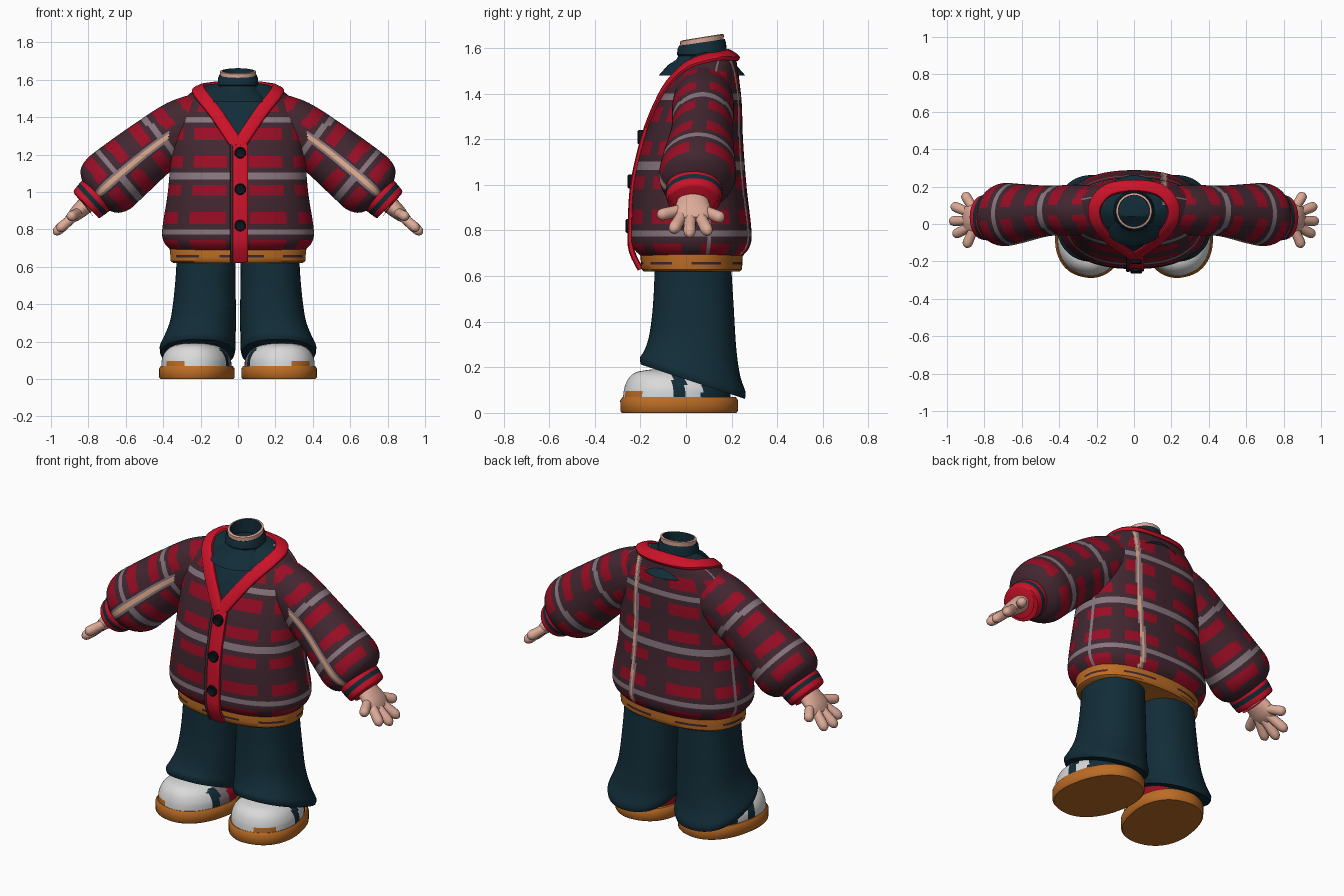
import bpy, bmesh, math
from mathutils import Vector
from mathutils.bvhtree import BVHTree

cube = bpy.data.objects.get("Cube")
if cube:
    bpy.data.objects.remove(cube)

COLOURS = {
    "plum": (0.055, 0.02, 0.03), "block_red": (0.32, 0.004, 0.018),
    "trim_red": (0.6, 0.006, 0.022), "mauve_grey": (0.24, 0.18, 0.21),
    "dark_teal": (0.006, 0.026, 0.04), "orange": (0.5, 0.15, 0.018),
    "skin": (0.72, 0.4, 0.31), "white": (0.7, 0.7, 0.7),
    "peach": (0.74, 0.4, 0.25), "button_black": (0.004, 0.007, 0.01),
}
NAMES = list(COLOURS)
MATS = []
for label, rgb in COLOURS.items():
    mat = bpy.data.materials.new(label)
    mat.use_nodes = True
    mat.diffuse_color = (*rgb, 1)
    bsdf = mat.node_tree.nodes["Principled BSDF"]
    bsdf.inputs["Base Color"].default_value = (*rgb, 1)
    bsdf.inputs["Roughness"].default_value = 0.8
    MATS.append(mat)
PARTS = []


def refine(st, res):
    """Smooth spline through the stations, sampled about every res units."""
    st = [tuple(s) for s in st]
    out = []
    for i in range(len(st) - 1):
        p0, p1, p2, p3 = st[max(i - 1, 0)], st[i], st[i + 1], st[min(i + 2, len(st) - 1)]
        n = max(2, round((Vector(p2[:3]) - Vector(p1[:3])).length / res))
        for k in range(n):
            t = k / n
            out.append(tuple(
                b + 0.5 * t * (c - a + t * (2*a - 5*b + 4*c - d + t * (3*(b - c) + d - a)))
                for a, b, c, d in zip(p0, p1, p2, p3)))
    return out + [st[-1]]


def tube(name, st, rule, seg=32, res=None, side=(1, 0, 0), axis=None, e=2, post=None, caps=True):
    """Skin rings (x, y, z, half width, half depth); rule gives each face its colour."""
    if res:
        st = refine(st, res)
    bm = bmesh.new()
    rings = []
    for i, s in enumerate(st):
        c = Vector(s[:3])
        t = Vector(axis) if axis else Vector(st[min(i + 1, len(st) - 1)][:3]) - Vector(st[max(i - 1, 0)][:3])
        t.normalize()
        a = side(c, t) if callable(side) else Vector(side)
        b = t.cross(a).normalized()
        ring = []
        for j in range(seg):
            w = math.tau * j / seg
            cw, sw = math.cos(w), math.sin(w)
            p = c + a * math.copysign(abs(cw) ** (2 / e), cw) * s[3]
            p += b * math.copysign(abs(sw) ** (2 / e), sw) * s[4]
            ring.append(bm.verts.new(post(p) if post else p))
        rings.append(ring)
    pick = rule if callable(rule) else lambda c, u, v: rule
    rows = len(rings) - 1
    for i in range(rows):
        for j in range(seg):
            k = (j + 1) % seg
            f = bm.faces.new((rings[i][j], rings[i][k], rings[i + 1][k], rings[i + 1][j]))
            f.material_index = NAMES.index(pick(f.calc_center_median(), (j + 0.5) / seg, (i + 0.5) / rows))
    if caps:
        for ring, v in ((rings[0], 0), (rings[-1], 1)):
            f = bm.faces.new(ring)
            f.material_index = NAMES.index(pick(f.calc_center_median(), 0, v))
    bmesh.ops.recalc_face_normals(bm, faces=bm.faces)
    me = bpy.data.meshes.new(name)
    bm.to_mesh(me)
    bm.free()
    for m in MATS:
        me.materials.append(m)
    ob = bpy.data.objects.new(name, me)
    bpy.context.collection.objects.link(ob)
    PARTS.append(ob)
    return ob


def plaid(s, k):
    """Grey lines every 0.3 along s, with dashed red blocks on both sides."""
    d = abs((s + 0.15) % 0.3 - 0.15)
    if d < 0.016:
        return "mauve_grey"
    return "block_red" if 0.045 < d < 0.108 and 0.15 < k % 1 < 0.85 else "plum"


# Cardigan body, with the shirt showing in the neckline
def body_rule(c, u, v):
    if c.z > 1.574 or (c.y < 0.1 and abs(c.x) < (c.z - 1.27) * 0.72):
        return "dark_teal"
    if c.y > 0.1 and abs(c.x - 0.16) < 0.016:
        return "peach" if abs(c.x - 0.165) < 0.007 else "mauve_grey"
    if abs(u - 0.46) < 0.006 or abs(u - 0.04) < 0.006:
        return "mauve_grey"
    return plaid(c.z - 0.785, (u - 0.75) * 8)


def rings(rows):
    return [(0, (f + b) / 2, z, w, (b - f) / 2) for z, w, f, b in rows]


torso = tube("cardigan_body", rings([
    (0.69, 0.36, -0.2, 0.25), (0.73, 0.395, -0.235, 0.28), (0.8, 0.405, -0.24, 0.287),
    (1.0, 0.375, -0.23, 0.265), (1.2, 0.36, -0.185, 0.25), (1.35, 0.355, -0.13, 0.245),
    (1.45, 0.325, -0.08, 0.235), (1.52, 0.265, -0.03, 0.225), (1.562, 0.195, 0.02, 0.215),
    (1.58, 0.12, 0.04, 0.18)]), body_rule, seg=200, res=0.009, axis=(0, 0, 1), e=2.3)

# Ribbed waistband with a broken dark stripe
tube("waistband", rings([
    (0.62, 0.345, -0.185, 0.235), (0.63, 0.36, -0.195, 0.245), (0.65, 0.362, -0.198, 0.247),
    (0.662, 0.362, -0.198, 0.247), (0.7, 0.366, -0.2, 0.25), (0.73, 0.36, -0.195, 0.245)]),
    lambda c, u, v: "plum" if 0.65 < c.z < 0.662 and u * 7 % 1 < 0.6 else "orange",
    seg=112, axis=(0, 0, 1), e=2.3)

# Collar band laid on the body surface
surface = BVHTree.FromPolygons([v.co for v in torso.data.vertices],
                               [p.vertices[:] for p in torso.data.polygons])
half = [(0.005, -0.17, 1.25), (0.06, -0.14, 1.335), (0.13, -0.08, 1.435), (0.2, 0, 1.525),
        (0.207, 0.1, 1.555), (0.14, 0.18, 1.568)]
path = half + [(0, 0.205, 1.572)] + [(-x, y, z) for x, y, z in reversed(half)]
band = [(*surface.find_nearest(Vector(p))[0], 0.036, 0.016) for p in path]
tube("collar_band", band, "trim_red", seg=16, res=0.02, e=3,
     side=lambda c, t: surface.find_nearest(c)[1].cross(t).normalized())

# Button placket, its dark edge and the buttons
front = [(-0.2, 0.63), (-0.238, 0.71), (-0.243, 0.8), (-0.232, 1.0), (-0.188, 1.2), (-0.17, 1.25)]
for name, x, w, colour in (("placket", 0.012, 0.042, "trim_red"), ("placket_edge", -0.034, 0.008, "plum")):
    tube(name, [(x, y, z, w, 0.013) for y, z in front], colour, seg=16, res=0.03, e=4)
for i, (y, z) in enumerate(((-0.238, 0.82), (-0.229, 1.015), (-0.186, 1.21))):
    tube(f"button_{i + 1}", [(0.012, y - d, z, r, r) for d, r in
                             ((0, 0.03), (0.022, 0.031), (0.027, 0.026), (0.022, 0.018))],
         "button_black", seg=20, axis=(0, -1, 0))


# Turtleneck and open neck
def tilt_neck(p):
    return p + Vector((0, 0, max(0, min(1, (p.z - 1.57) / 0.06)) * (p.y - 0.07) * 0.16))


tube("turtleneck", [(0, 0.07, z, r, r) for z, r in
                    ((1.48, 0.19), (1.525, 0.15), (1.55, 0.112), (1.565, 0.104), (1.572, 0.11),
                     (1.61, 0.106), (1.625, 0.1), (1.62, 0.09))],
     "dark_teal", seg=40, axis=(0, 0, 1), post=tilt_neck, caps=False)
tube("neck", [(0, 0.07, z, r, r) for z, r in ((1.56, 0.092), (1.645, 0.096), (1.648, 0.084), (1.56, 0.082))],
     lambda c, u, v: "dark_teal" if v > 0.7 else "skin",
     seg=40, axis=(0, 0, 1), post=tilt_neck, caps=False)


def sleeve_rule(c, u, v):
    if abs(u - 0.5) < 0.022 and abs(c.x) > 0.37:
        return "peach" if abs(u - 0.5) < 0.011 else "mauve_grey"
    return plaid(0.75 * abs(c.x) - 0.65 * c.z + 0.53, (u - 0.5) * 4)


def upper_rule(c, u, v):
    x = abs(c.x)
    if c.z < 0.1 and 0.28 < x < 0.38 and c.y < -0.1:
        return "orange"
    if x < 0.1 and c.y > -0.15:
        return "dark_teal" if c.y < -0.09 else "mauve_grey" if c.y < -0.03 else "block_red"
    return "white" if c.y < -0.06 or 0 < c.y < 0.07 else "dark_teal"


def tilt_hem(p):
    w = max(0, min(1, (0.45 - p.z) / 0.28))
    return p - Vector((0, 0, (p.y - 0.02) * 0.33 * w))


FINGERS = (("thumb", 0.0, 0.9, -0.125, 0.865), ("index", 0.0, 0.965, -0.06, 0.795),
           ("middle", 0.02, 0.985, 0.015, 0.775), ("ring", 0.045, 0.975, 0.1, 0.785),
           ("little", 0.06, 0.91, 0.165, 0.85))

for label, s in (("left", 1), ("right", -1)):
    def flip(st):
        return [(x * s, *rest) for x, *rest in st]

    def toe_out(p):
        a = 0.21 * s
        dx, dy = p.x - 0.22 * s, p.y + 0.03
        return Vector((0.22 * s + dx * math.cos(a) - dy * math.sin(a),
                       -0.03 + dx * math.sin(a) + dy * math.cos(a), p.z))

    # Sleeve and cuff
    tube(label + "_sleeve", flip([
        (0.16, 0.08, 1.41, 0.12, 0.13), (0.3, 0.075, 1.345, 0.135, 0.152),
        (0.46, 0.07, 1.235, 0.135, 0.16), (0.62, 0.055, 1.105, 0.16, 0.174),
        (0.695, 0.05, 1.04, 0.168, 0.176), (0.74, 0.045, 0.998, 0.145, 0.15),
        (0.765, 0.04, 0.975, 0.1, 0.095)]), sleeve_rule, seg=88, res=0.01, side=(0, 1, 0))
    tube(label + "_cuff", flip([
        (0.74, 0.035, 1.0, 0.115, 0.1), (0.76, 0.035, 0.98, 0.124, 0.108),
        (0.79, 0.035, 0.952, 0.122, 0.105), (0.812, 0.035, 0.932, 0.115, 0.098),
        (0.814, 0.035, 0.93, 0.095, 0.08)]),
        lambda c, u, v: "dark_teal" if 0.42 < v < 0.6 else "trim_red", seg=40, res=0.008, side=(0, 1, 0))

    # Hand
    tube(label + "_palm", flip([
        (0.77, 0.03, 0.965, 0.055, 0.045), (0.82, 0.03, 0.925, 0.07, 0.046),
        (0.875, 0.03, 0.875, 0.082, 0.036), (0.905, 0.03, 0.847, 0.06, 0.018)]),
        "skin", seg=28, res=0.015, side=(0, 1, 0))
    for finger, y0, x, y, z in FINGERS:
        base, tip = Vector((0.845, y0, 0.895)), Vector((x, y, z))
        tube(f"{label}_{finger}_finger", flip([
            (*base.lerp(tip, t), r, r) for t, r in
            ((0, 0.024), (0.5, 0.026), (0.8, 0.027), (0.93, 0.021), (1, 0.006))]),
            "skin", seg=16, res=0.015, side=lambda c, t: Vector((0, 1, 0)).cross(t).normalized())

    # Flared trouser leg, lower at the heel
    tube(label + "_trouser_leg", flip([
        (0.17, 0.03, 0.7, 0.155, 0.165), (0.175, 0.032, 0.5, 0.162, 0.175),
        (0.186, 0.03, 0.32, 0.175, 0.19), (0.205, 0.028, 0.22, 0.192, 0.21),
        (0.216, 0.03, 0.17, 0.203, 0.232), (0.216, 0.03, 0.14, 0.196, 0.228)]),
        "dark_teal", seg=56, res=0.02, axis=(0, 0, 1), e=2.3, post=tilt_hem)

    # Shoe
    tube(label + "_sole", flip([
        (0.22, -0.03, 0, 0.188, 0.252), (0.22, -0.03, 0.008, 0.195, 0.258),
        (0.22, -0.03, 0.055, 0.196, 0.259), (0.22, -0.03, 0.07, 0.186, 0.249)]),
        "orange", seg=64, axis=(0, 0, 1), e=2.25, post=toe_out)
    tube(label + "_shoe_upper", flip([
        (0.22, -0.04, 0.06, 0.182, 0.238), (0.22, -0.043, 0.11, 0.178, 0.228),
        (0.22, -0.06, 0.155, 0.15, 0.19), (0.22, -0.08, 0.182, 0.1, 0.13),
        (0.22, -0.09, 0.192, 0.03, 0.04)]),
        upper_rule, seg=96, res=0.006, axis=(0, 0, 1), e=2.2, post=toe_out)

bpy.ops.object.select_all(action="DESELECT")
for ob in PARTS:
    ob.select_set(True)
bpy.context.view_layer.objects.active = PARTS[0]
bpy.ops.object.shade_smooth_by_angle(angle=math.radians(40))
